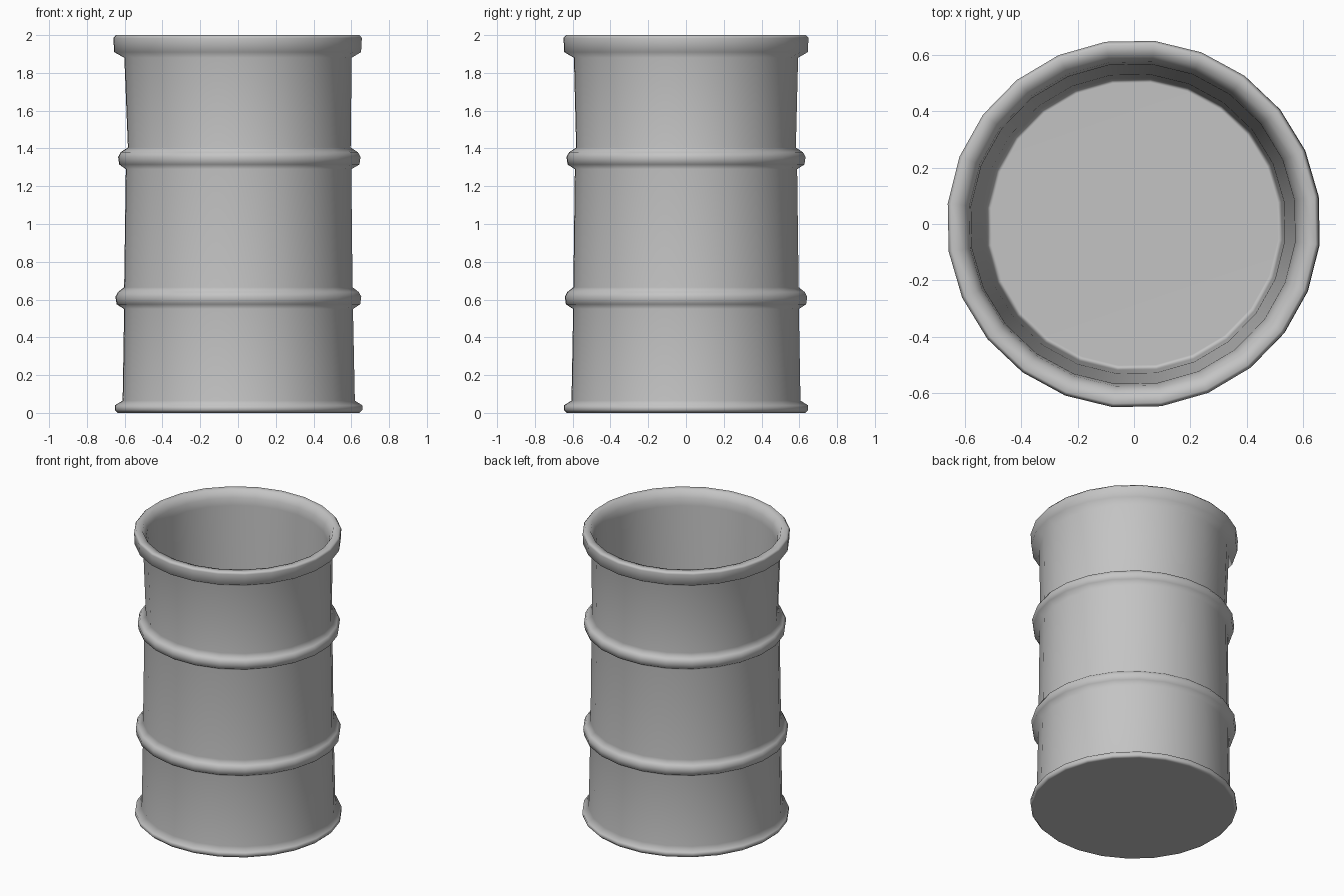
import bpy, bmesh, math

cube = bpy.data.objects.get("Cube")
if cube:
    bpy.data.objects.remove(cube, do_unlink=True)

SIDES = 24
TURN = math.radians(8.6)

# One plain metal colour
metal = bpy.data.materials.new("grey metal")
metal.use_nodes = True
GREY = (0.55, 0.55, 0.55, 1)
metal.diffuse_color = GREY
bsdf = metal.node_tree.nodes["Principled BSDF"]
bsdf.inputs["Base Color"].default_value = GREY
bsdf.inputs["Roughness"].default_value = 0.6


def hoop(z, bulge, below, above, shift):
    """Rounded hoop pressed out of the wall, as (z, radius, x shift) rows."""
    return [(z - 0.055, below, 0.003), (z - 0.03, bulge - 0.006, shift),
            (z + 0.01, bulge, shift), (z + 0.035, bulge - 0.014, shift),
            (z + 0.06, above, shift)]


# Outside from the base upward, over the rim, then down the inside to the floor
foot = [(0, 0.64, 0.003), (0.015, 0.655, 0.003), (0.04, 0.655, 0.003),
        (0.065, 0.615, 0.004)]
rim = [(1.88, 0.602, 0), (1.91, 0.654, -0.002), (1.985, 0.658, -0.002),
       (2.0, 0.645, -0.002), (1.997, 0.605, 0), (1.95, 0.583, 0)]
inside = [(1.9, 0.574, -0.003), (0.65, 0.537, -0.003), (0.1, 0.525, 0),
          (0.065, 0.508, 0.002)]
profile = (foot + hoop(0.605, 0.651, 0.606, 0.605, 0.002)
           + hoop(1.345, 0.642, 0.597, 0.59, 0.007) + rim + inside)

# Spin the profile into rings and skin them
bm = bmesh.new()
rings = []
for z, r, shift in profile:
    ring = []
    for i in range(SIDES):
        a = TURN + math.tau * i / SIDES
        ring.append(bm.verts.new((r * 1.006 * math.cos(a) + shift,
                                  r * 0.992 * math.sin(a), z)))
    rings.append(ring)
for low, high in zip(rings, rings[1:]):
    for i in range(SIDES):
        j = (i + 1) % SIDES
        bm.faces.new((low[i], low[j], high[j], high[i]))
bm.faces.new(rings[0][::-1])     # underside
bm.faces.new(rings[-1])          # inside floor
bmesh.ops.recalc_face_normals(bm, faces=bm.faces)

mesh = bpy.data.meshes.new("open_barrel")
bm.to_mesh(mesh)
bm.free()
mesh.materials.append(metal)
barrel = bpy.data.objects.new("open_barrel", mesh)
bpy.context.collection.objects.link(barrel)

# Smooth shading that keeps the long walls straight beside the hoops
bpy.ops.object.select_all(action="DESELECT")
barrel.select_set(True)
bpy.context.view_layer.objects.active = barrel
bpy.ops.object.shade_smooth_by_angle(angle=math.radians(70))
weighted = barrel.modifiers.new("wall_shading", "WEIGHTED_NORMAL")
weighted.keep_sharp = True
